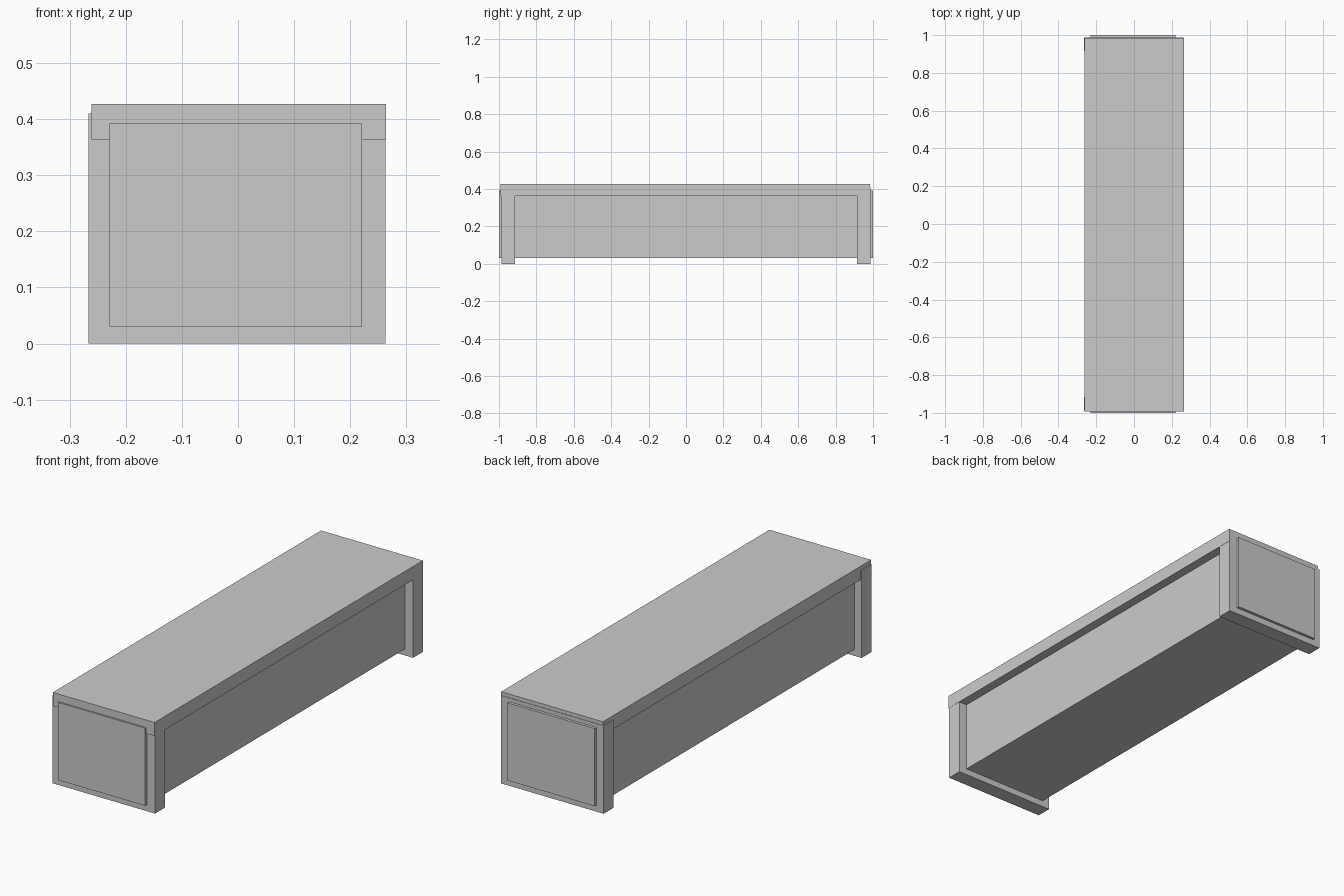
import bpy

if "Cube" in bpy.data.objects:
    bpy.data.objects.remove(bpy.data.objects["Cube"])


def box(name, x, y, z):
    """Axis-aligned box from (min, max) ranges."""
    bpy.ops.mesh.primitive_cube_add(size=1, location=[(a + b) / 2 for a, b in (x, y, z)])
    ob = bpy.context.object
    ob.name = name
    ob.scale = [b - a for a, b in (x, y, z)]
    bpy.ops.object.transform_apply(location=False, rotation=False, scale=True)
    return ob


# Top slab, slightly proud of the front end panel
box("bench_top", (-0.261, 0.264), (-0.992, 0.985), (0.364, 0.427))

# Upright end panels that carry the bench
box("front_end_panel", (-0.266, 0.263), (-0.987, -0.915), (0, 0.410))
box("back_end_panel", (-0.266, 0.263), (0.915, 0.987), (0, 0.410))

# Recessed storage body running through both end panels
box("storage_body", (-0.229, 0.221), (-1.0, 1.0), (0.030, 0.392))
